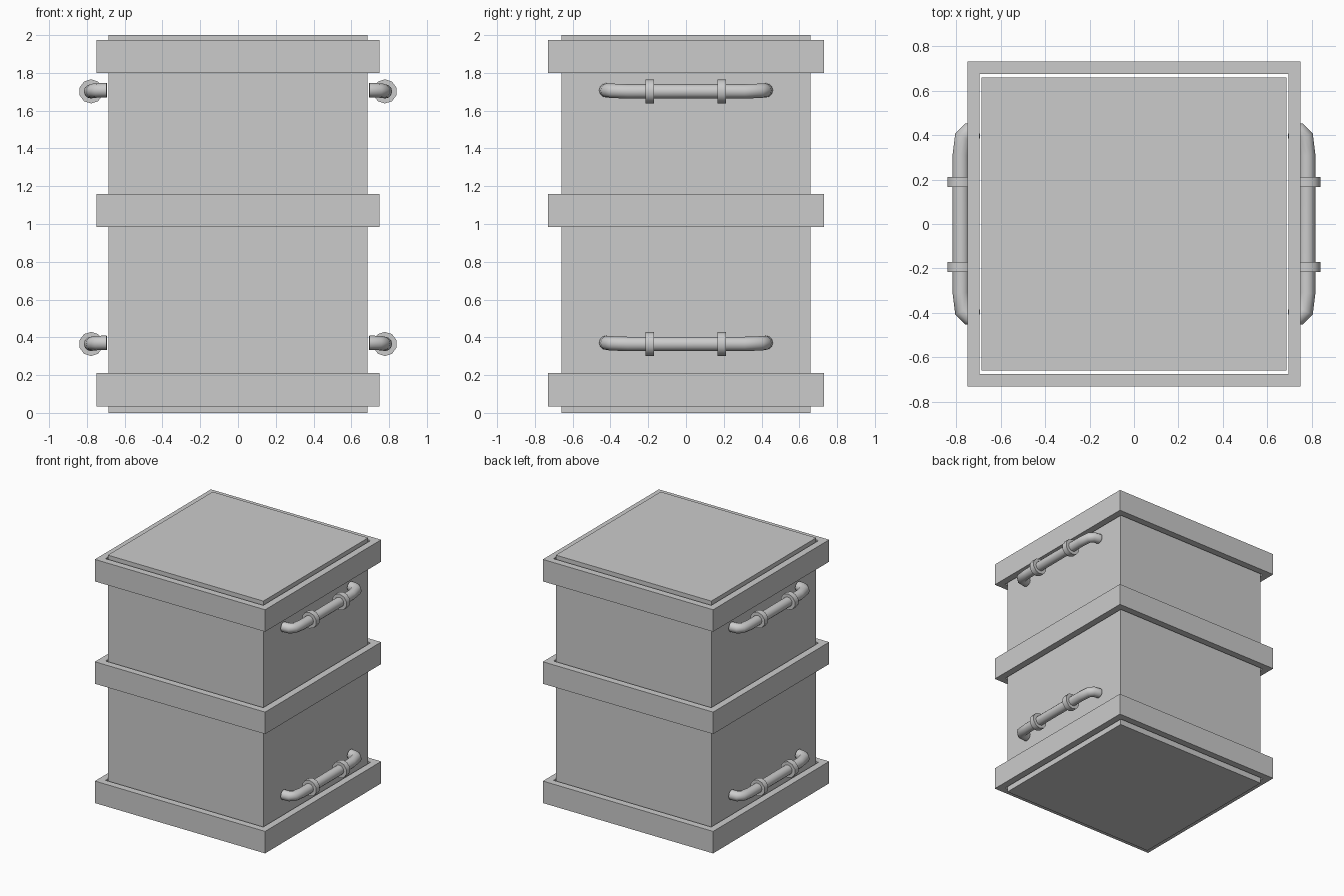
import bpy, bmesh, math
from mathutils import Vector, Matrix

if "Cube" in bpy.data.objects:
    bpy.data.objects.remove(bpy.data.objects["Cube"])


def finish(bm, name, smooth=False):
    bmesh.ops.recalc_face_normals(bm, faces=bm.faces)
    mesh = bpy.data.meshes.new(name)
    bm.to_mesh(mesh)
    bm.free()
    ob = bpy.data.objects.new(name, mesh)
    bpy.context.collection.objects.link(ob)
    if smooth:
        bpy.ops.object.select_all(action='DESELECT')
        ob.select_set(True)
        bpy.context.view_layer.objects.active = ob
        bpy.ops.object.shade_smooth_by_angle(angle=math.radians(40))
    return ob


def bridge(bm, a, b):
    for i in range(len(a)):
        j = (i + 1) % len(a)
        bm.faces.new((a[i], a[j], b[j], b[i]))


# crate body
bm = bmesh.new()
bmesh.ops.create_cube(bm, size=1)
bmesh.ops.scale(bm, vec=(1.37, 1.32, 2), verts=bm.verts)
bmesh.ops.translate(bm, vec=(0, 0, 1), verts=bm.verts)
finish(bm, "crate_body")


# hollow rectangular frame with mitred corners
def frame(name, z0, z1):
    bm = bmesh.new()
    section = [(0.75, 0.73, z0), (0.75, 0.73, z1), (0.695, 0.675, z1), (0.695, 0.675, z0)]
    rings = [[bm.verts.new((sx * x, sy * y, z)) for x, y, z in section]
             for sx, sy in ((1, 1), (-1, 1), (-1, -1), (1, -1))]
    for i in range(4):
        bridge(bm, rings[i], rings[(i + 1) % 4])
    finish(bm, name)


for name, z in (("bottom_band", 0.035), ("middle_band", 0.985), ("top_band", 1.8)):
    frame(name, z, z + 0.175)


# bent tube handle, swept with mitred joints
def handle(name, side, z, r=0.038, n=12):
    half = [(0.695, 0.422, 0.006), (0.742, 0.416, 0.005), (0.768, 0.39, 0.003), (0.778, 0.31, 0)]
    pts = [Vector(p) for p in half] + [Vector((x, -y, dz)) for x, y, dz in reversed(half)]
    bm = bmesh.new()
    rings = []
    for i, p in enumerate(pts):
        d0 = (p - pts[i - 1]).normalized() if i else Vector((1, 0, 0))
        d1 = (pts[i + 1] - p).normalized() if i < len(pts) - 1 else Vector((-1, 0, 0))
        t = (d0 + d1).normalized()
        across = t.cross(Vector((0, 0, 1))).normalized() / max(t.dot(d0), 0.7)
        rings.append([bm.verts.new(p + across * r * math.cos(a) + Vector((0, 0, r * math.sin(a))))
                      for a in (math.tau * k / n for k in range(n))])
    for a, b in zip(rings, rings[1:]):
        bridge(bm, a, b)
    bm.faces.new(rings[0])
    bm.faces.new(rings[-1])
    bmesh.ops.scale(bm, vec=(side, 1, 1), verts=bm.verts)
    bmesh.ops.translate(bm, vec=(0, 0, z), verts=bm.verts)
    finish(bm, name, True)


# ten-sided collar around the handle
def collar(name, side, y, z):
    bm = bmesh.new()
    m = Matrix.Translation((side * 0.778, y, z)) @ Matrix.Rotation(math.pi / 2, 4, 'X')
    bmesh.ops.create_cone(bm, cap_ends=True, segments=10, radius1=0.064,
                          radius2=0.064, depth=0.045, matrix=m)
    finish(bm, name, True)


# handles with two collars each, upper and lower on both sides
for side, sname in ((1, "right"), (-1, "left")):
    for z, level in ((0.365, "lower"), (1.702, "upper")):
        handle(f"{level}_{sname}_handle", side, z)
        for k, y in enumerate((-0.193, 0.188)):
            collar(f"{level}_{sname}_collar_{k + 1}", side, y, z)
